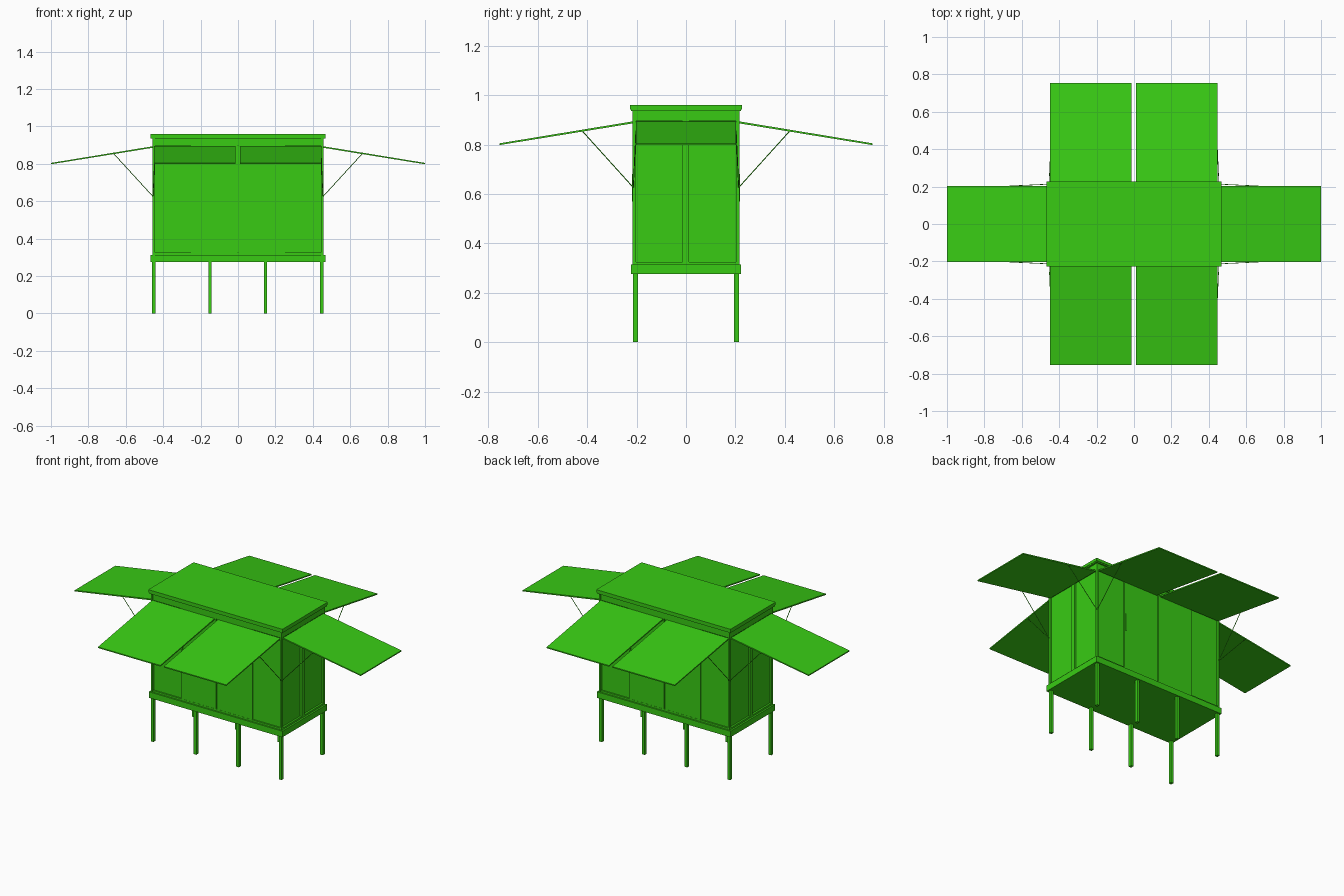
import bpy, bmesh
from mathutils import Vector

if "Cube" in bpy.data.objects:
    bpy.data.objects.remove(bpy.data.objects["Cube"])

green = bpy.data.materials.new("green_paint")
green.diffuse_color = (0.04, 0.6, 0.007, 1)
green.use_nodes = True
green.node_tree.nodes["Principled BSDF"].inputs["Base Color"].default_value = green.diffuse_color


def finish(name, bm):
    bmesh.ops.recalc_face_normals(bm, faces=bm.faces)
    me = bpy.data.meshes.new(name)
    bm.to_mesh(me)
    bm.free()
    me.materials.append(green)
    ob = bpy.data.objects.new(name, me)
    bpy.context.collection.objects.link(ob)
    return ob


def box(name, x0, x1, y0, y1, z0, z1):
    bm = bmesh.new()
    bmesh.ops.create_cube(bm, size=1)
    for v in bm.verts:
        v.co = ((x0 + x1) / 2 + v.co.x * (x1 - x0),
                (y0 + y1) / 2 + v.co.y * (y1 - y0),
                (z0 + z1) / 2 + v.co.z * (z1 - z0))
    return finish(name, bm)


def flap(name, along_x, s, near, far, w0, w1):
    # sloping panel: profile of distance and height, extruded over its width
    bm = bmesh.new()
    profile = [(near, 0.886), (far, 0.798), (far, 0.805), (near, 0.894)]
    pts = [Vector((s * d, w0, z) if along_x else (w0, s * d, z)) for d, z in profile]
    face = bm.faces.new([bm.verts.new(p) for p in pts])
    ext = bmesh.ops.extrude_face_region(bm, geom=[face])["geom"]
    move = Vector((0, w1 - w0, 0) if along_x else (w1 - w0, 0, 0))
    bmesh.ops.translate(bm, vec=move, verts=[g for g in ext if isinstance(g, bmesh.types.BMVert)])
    return finish(name, bm)


def strut(name, a, b, r=0.002):
    a, b = Vector(a), Vector(b)
    bm = bmesh.new()
    bmesh.ops.create_cone(bm, cap_ends=True, segments=6, radius1=r, radius2=r, depth=(b - a).length)
    rot = (b - a).to_track_quat('Z', 'Y').to_matrix().to_4x4()
    bmesh.ops.transform(bm, matrix=rot, verts=bm.verts)
    bmesh.ops.translate(bm, vec=(a + b) / 2, verts=bm.verts)
    return finish(name, bm)


# floor, roof and cabin core
box("floor_slab", -0.467, 0.467, -0.223, 0.223, 0.276, 0.314)
box("cabin_core", -0.444, 0.444, -0.205, 0.205, 0.314, 0.936)
box("roof_lower", -0.467, 0.467, -0.223, 0.223, 0.935, 0.942)
box("roof_slab", -0.469, 0.469, -0.226, 0.226, 0.942, 0.96)

# legs
for s in (-1, 1):
    for x in (-0.45, -0.15, 0.147, 0.447):
        box("leg", x - 0.009, x + 0.009, s * 0.205 - 0.01, s * 0.205 + 0.01, 0, 0.28)

# corner posts
for sx in (-1, 1):
    for sy in (-1, 1):
        box("corner_post", sx * 0.451 - 0.006, sx * 0.451 + 0.006,
            sy * 0.2095 - 0.0065, sy * 0.2095 + 0.0065, 0.312, 0.937)

for s in (-1, 1):
    side = "front" if s < 0 else "back"
    # long walls: rails, centre doors, divider strips, handle
    y = sorted((s * 0.2, s * 0.214))
    box(side + "_bottom_rail", -0.447, 0.447, *y, 0.312, 0.325)
    box(side + "_top_rail", -0.447, 0.447, *y, 0.895, 0.937)
    yd = sorted((s * 0.2, s * 0.213))
    for t in (-1, 1):
        box(side + "_door", *sorted((t * 0.003, t * 0.25)), *yd, 0.325, 0.895)
    box(side + "_handle", -s * -0.238 - 0.004, -s * -0.238 + 0.004,
        *sorted((s * 0.21, s * 0.218)), 0.57, 0.68)
    flap(side + "_left_flap", False, s, 0.214, 0.755, -0.45, -0.014)
    flap(side + "_right_flap", False, s, 0.214, 0.755, 0.01, 0.446)

    # short walls: rails, centre post
    x = sorted((s * 0.44, s * 0.456))
    box("side_bottom_rail", *x, -0.205, 0.205, 0.312, 0.325)
    box("side_top_rail", *x, -0.205, 0.205, 0.895, 0.937)
    box("side_centre_post", *x, -0.014, 0.012, 0.325, 0.895)
    flap("side_flap", True, s, 0.456, 1.0, -0.203, 0.203)

    # support struts
    for t in (-1, 1):
        strut("side_strut", (s * 0.456, t * 0.213, 0.627), (s * 0.665, t * 0.203, 0.855))
        strut(side + "_strut", (t * 0.454, s * 0.214, 0.627), (t * 0.445, s * 0.42, 0.855))
